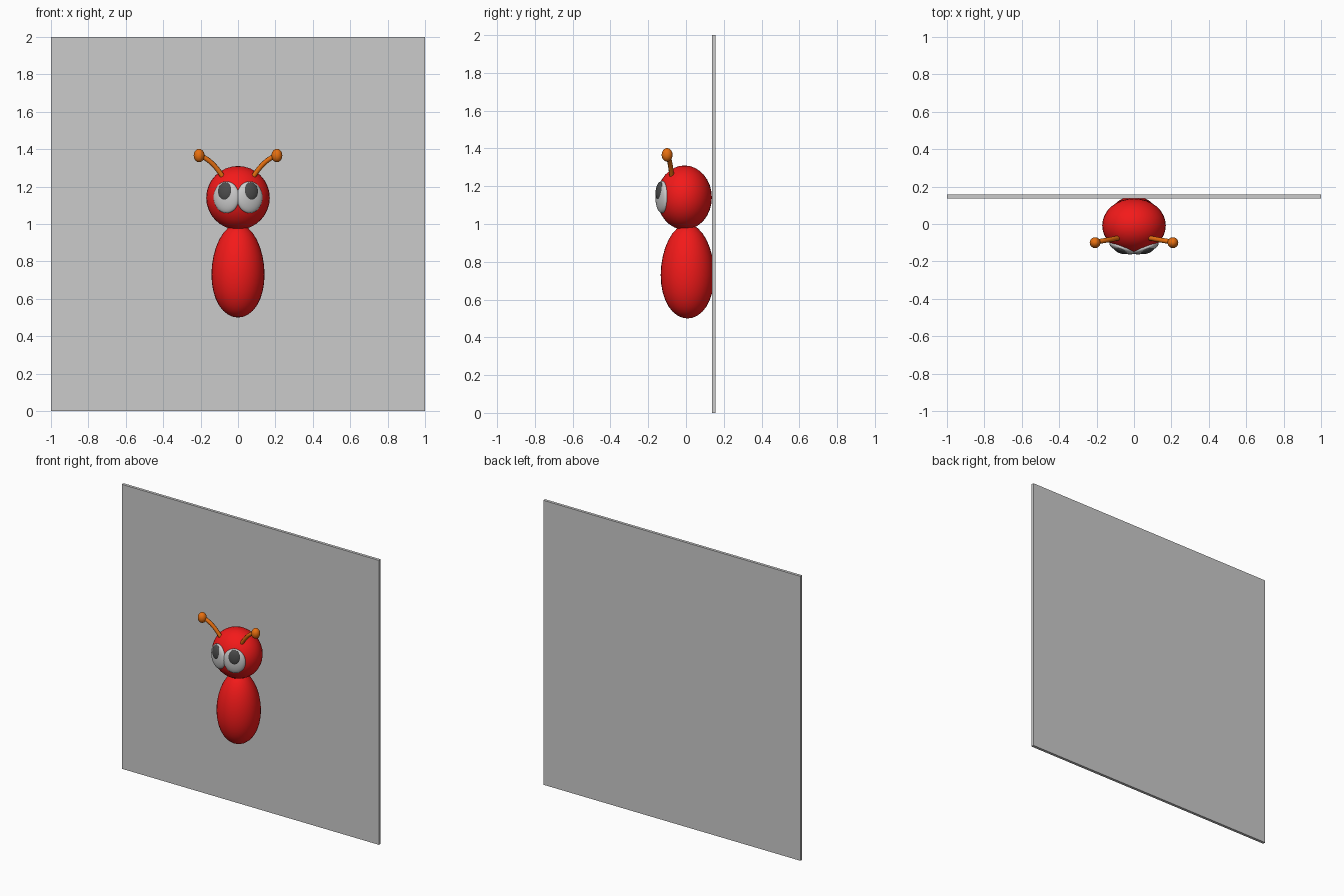
import bpy
from math import radians

if "Cube" in bpy.data.objects:
    bpy.data.objects.remove(bpy.data.objects["Cube"])


def material(name, rgb):
    m = bpy.data.materials.new(name)
    m.diffuse_color = (*rgb, 1)
    m.use_nodes = True
    m.node_tree.nodes["Principled BSDF"].inputs["Base Color"].default_value = m.diffuse_color
    return m


RED = material("red", (0.9, 0.01, 0.01))
ORANGE = material("orange", (0.8, 0.16, 0.005))
DARK = material("dark", (0.07, 0.07, 0.07))


def ellipsoid(name, loc, radii, mat=None, yaw=0, pitch=0, segs=32, rings=16):
    bpy.ops.mesh.primitive_uv_sphere_add(segments=segs, ring_count=rings, radius=1,
                                         location=loc, rotation=(pitch, 0, yaw))
    o = bpy.context.object
    o.name = name
    o.scale = radii
    if mat:
        o.data.materials.append(mat)
    bpy.ops.object.shade_smooth()
    return o


# Back panel
bpy.ops.mesh.primitive_cube_add(size=1, location=(0, 0.147, 1))
panel = bpy.context.object
panel.name = "back_panel"
panel.scale = (2, 0.02, 2)

# Body, slightly egg shaped with the widest part low
body = ellipsoid("body", (0, 0.008, 0.75), (0.142, 0.142, 0.25), RED)
for v in body.data.vertices:
    v.co.z -= 0.08 * (1 - v.co.z ** 2)

# Head
ellipsoid("head", (0, -0.008, 1.14), (0.17, 0.145, 0.17), RED)

for side, s in (("left", -1), ("right", 1)):
    # Eye and pupil, turned to follow the head
    ellipsoid(side + "_eye", (s * 0.062, -0.127, 1.143), (0.073, 0.027, 0.085),
              yaw=s * radians(20))
    ellipsoid(side + "_pupil", (s * 0.069, -0.139, 1.174), (0.041, 0.018, 0.05), DARK,
              yaw=s * radians(20), pitch=radians(-6))

    # Antenna stalk, a bent tube
    curve = bpy.data.curves.new(side + "_antenna", "CURVE")
    curve.dimensions = "3D"
    curve.bevel_depth = 0.013
    curve.bevel_resolution = 2
    curve.use_fill_caps = True
    spline = curve.splines.new("BEZIER")
    spline.bezier_points.add(1)
    path = [((0.08, -0.075, 1.25), (0.115, -0.08, 1.305)),
            ((0.205, -0.095, 1.365), (0.155, -0.09, 1.35))]
    for p, (co, handle) in zip(spline.bezier_points, path):
        p.handle_left_type = p.handle_right_type = "FREE"
        p.co = (s * co[0], co[1], co[2])
        p.handle_left = p.handle_right = (s * handle[0], handle[1], handle[2])
    curve.materials.append(ORANGE)
    stalk = bpy.data.objects.new(side + "_antenna", curve)
    bpy.context.collection.objects.link(stalk)

    # Antenna tip
    ellipsoid(side + "_antenna_tip", (s * 0.208, -0.1, 1.366), (0.029, 0.029, 0.036),
              ORANGE, segs=16, rings=10)
